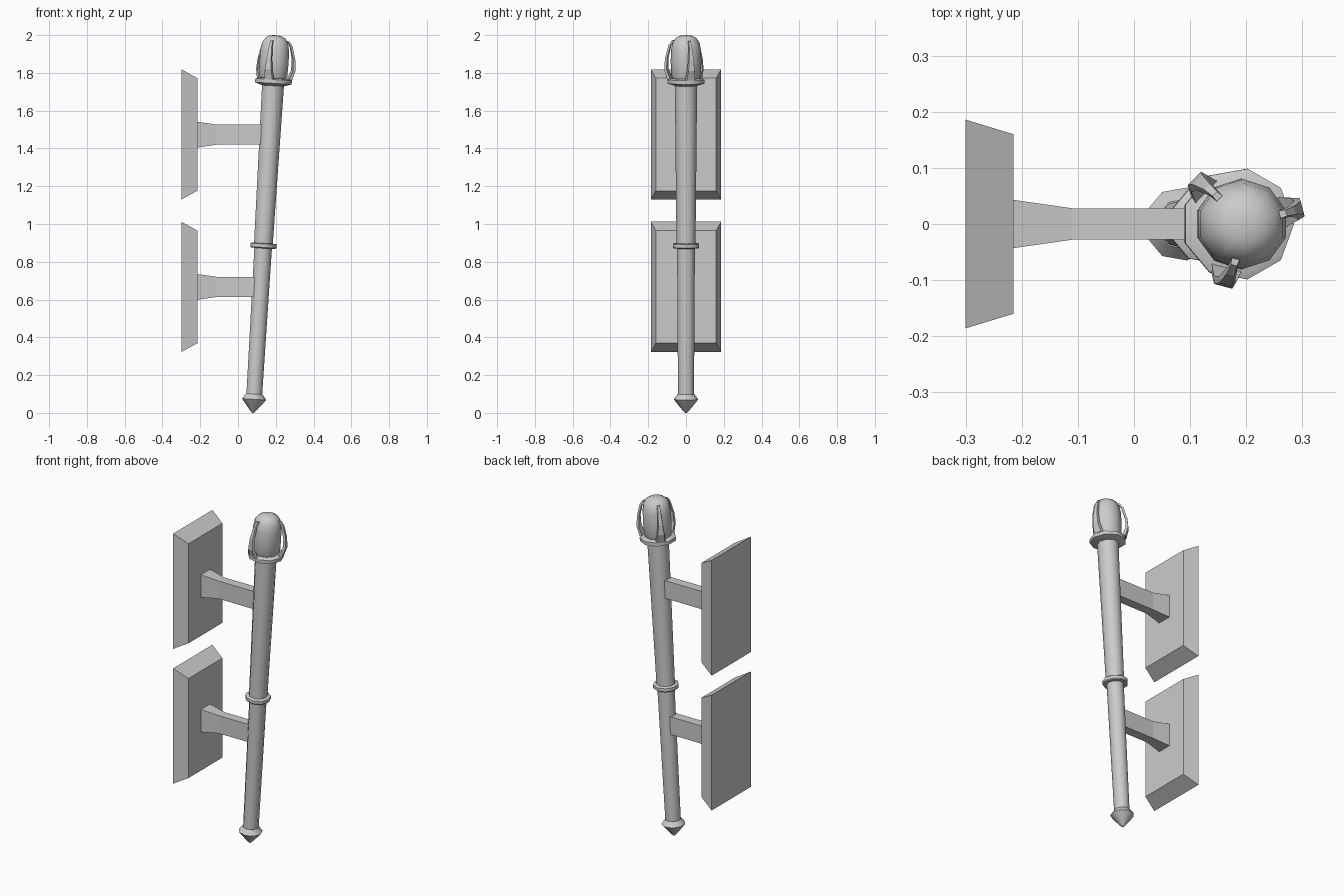
import bpy, bmesh, math
from mathutils import Matrix, Vector

if "Cube" in bpy.data.objects:
    bpy.data.objects.remove(bpy.data.objects["Cube"])

# the pole leans in the xz plane; its parts are built upright, then tilted
TILT = Matrix.Translation((0.079, 0, 0)) @ Matrix.Rotation(math.atan(0.0603), 4, 'Y')


def finish(bm, name, matrix=None, smooth=None):
    bmesh.ops.recalc_face_normals(bm, faces=bm.faces)
    me = bpy.data.meshes.new(name)
    if matrix:
        bm.transform(matrix)
    bm.to_mesh(me)
    bm.free()
    ob = bpy.data.objects.new(name, me)
    bpy.context.collection.objects.link(ob)
    if smooth:
        bpy.ops.object.select_all(action='DESELECT')
        bpy.context.view_layer.objects.active = ob
        ob.select_set(True)
        bpy.ops.object.shade_smooth_by_angle(angle=math.radians(smooth))
    return ob


def loft(name, rings, matrix=None, smooth=None):
    """Skin a list of equally sized point rings and cap both ends."""
    bm = bmesh.new()
    loops = [[bm.verts.new(p) for p in ring] for ring in rings]
    for a, b in zip(loops, loops[1:]):
        n = len(a)
        for i in range(n):
            j = (i + 1) % n
            bm.faces.new((a[i], a[j], b[j], b[i]))
    bm.faces.new(loops[0])
    bm.faces.new(loops[-1])
    return finish(bm, name, matrix, smooth)


def lathe(name, profile, sides=9, offset=0.0, smooth=42):
    rings = []
    for r, z in profile:
        angs = [offset + math.tau * i / sides for i in range(sides)]
        rings.append([(r * math.cos(a), r * math.sin(a), z) for a in angs])
    return loft(name, rings, TILT, smooth)


def rect_x(x, hy, z0, z1):
    return [(x, -hy, z0), (x, hy, z0), (x, hy, z1), (x, -hy, z1)]


# pole with pointed foot
lathe("pole_foot", [(0.004, 0.0), (0.022, 0.018), (0.066, 0.072), (0.045, 0.1)])
lathe("pole_lower", [(0.043, 0.09), (0.048, 0.885)])
lathe("pole_upper", [(0.051, 0.885), (0.06, 1.75)])
lathe("pole_band", [(0.066, 0.873), (0.071, 0.878), (0.071, 0.896), (0.066, 0.9)])
lathe("lamp_collar", [(0.06, 1.735), (0.1, 1.748), (0.1, 1.768), (0.084, 1.775)])

# lamp globe
lathe("lamp_globe", [(0.07, 1.77), (0.078, 1.79), (0.081, 1.86), (0.08, 1.92),
                     (0.072, 1.962), (0.055, 1.988), (0.033, 2.0), (0.012, 2.003)],
      sides=10, offset=math.radians(18), smooth=60)

# three bowed, tapering struts: radius, height, half width, thickness
strut = [(0.088, 1.768, 0.028, 0.02), (0.108, 1.82, 0.021, 0.014),
         (0.106, 1.88, 0.015, 0.012), (0.088, 1.95, 0.009, 0.012),
         (0.07, 1.975, 0.007, 0.012)]
for k in range(3):
    rings = [[(r - t / 2, -w, z), (r + t / 2, -w * 0.8, z),
              (r + t / 2, w * 0.8, z), (r - t / 2, w, z)] for r, z, w, t in strut]
    turn = Matrix.Rotation(math.radians(15 + 120 * k), 4, 'Z')
    loft(f"lamp_strut_{k + 1}", rings, TILT @ turn)

# two bevelled panels, each with a flared arm reaching the pole
for name, zp, za in (("lower", 0.667, 0.667), ("upper", 1.474, 1.473)):
    loft(f"{name}_panel", [rect_x(-0.3, 0.186, zp - 0.345, zp + 0.345),
                           rect_x(-0.215, 0.16, zp - 0.298, zp + 0.298)])
    axis = 0.079 + 0.0603 * za
    loft(f"{name}_arm", [rect_x(x, hy, za - hz, za + hz) for x, hy, hz in
                         ((-0.215, 0.043, 0.068), (-0.11, 0.028, 0.053),
                          (axis - 0.02, 0.028, 0.053))])
